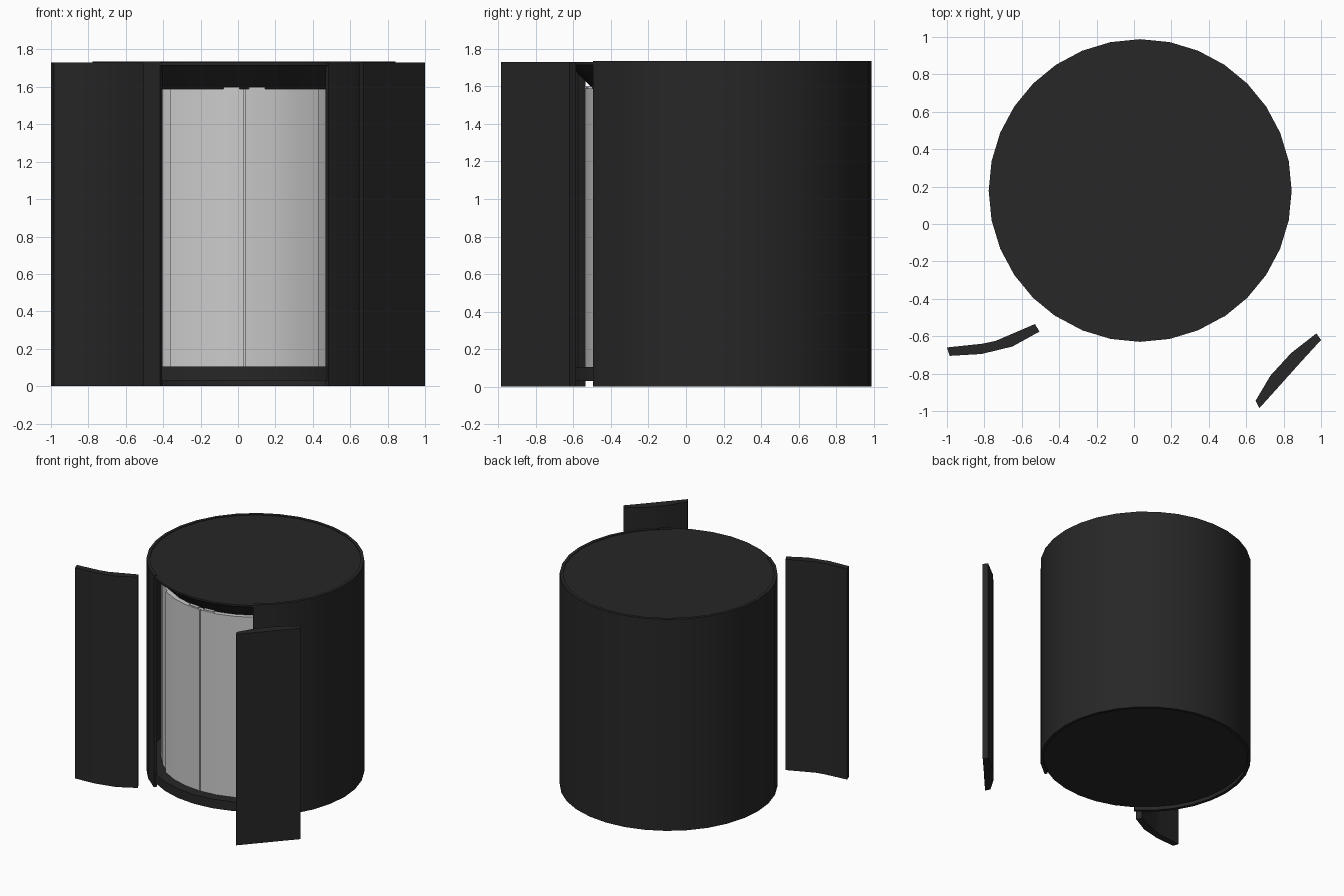
import bpy, bmesh
from math import sin, cos, radians

if "Cube" in bpy.data.objects:
    bpy.data.objects.remove(bpy.data.objects["Cube"])

CX, CY, H = 0.033, 0.178, 1.735
STEP = 360 / 32
OPEN = 3 * STEP  # half angle of the doorway


def material(name, v):
    m = bpy.data.materials.new(name)
    m.diffuse_color = (v, v, v, 1)
    m.use_nodes = True
    m.node_tree.nodes["Principled BSDF"].inputs["Base Color"].default_value = m.diffuse_color
    return m


dark = material("dark_paint", 0.02)


def finish(bm, name, mat=None):
    bmesh.ops.recalc_face_normals(bm, faces=bm.faces)
    me = bpy.data.meshes.new(name)
    bm.to_mesh(me)
    bm.free()
    ob = bpy.data.objects.new(name, me)
    bpy.context.collection.objects.link(ob)
    if mat:
        me.materials.append(mat)
    bpy.ops.object.select_all(action='DESELECT')
    ob.select_set(True)
    bpy.context.view_layer.objects.active = ob
    bpy.ops.object.shade_smooth_by_angle(angle=radians(20))
    return ob


def prism(name, quads, z0, z1, mat=None):
    """Strip of (inner, outer) plan point pairs extruded from z0 to z1."""
    bm = bmesh.new()
    rings = [[bm.verts.new((*p, z)) for p, z in
              ((a, z0), (b, z0), (b, z1), (a, z1))] for a, b in quads]
    for r, s in zip(rings, rings[1:]):
        for i in range(4):
            j = (i + 1) % 4
            bm.faces.new((r[i], r[j], s[j], s[i]))
    bm.faces.new(rings[0])
    bm.faces.new(rings[-1])
    return finish(bm, name, mat)


def polar(r, a):
    return (CX + r * cos(radians(a)), CY + r * sin(radians(a)))


def arc(name, r0, r1, a0, a1, n, z0, z1, mat=None):
    angles = [a0 + (a1 - a0) * i / n for i in range(n + 1)]
    return prism(name, [(polar(r0, a), polar(r1, a)) for a in angles], z0, z1, mat)


def drum(name, r0, r1, z0, z1, mat=None):
    bm = bmesh.new()
    rings = [[bm.verts.new((*polar(r, i * STEP), z)) for i in range(32)]
             for r, z in ((r0, z0), (r1, z1))]
    for i in range(32):
        j = (i + 1) % 32
        bm.faces.new((rings[0][i], rings[0][j], rings[1][j], rings[1][i]))
    bm.faces.new(rings[0])
    bm.faces.new(rings[1])
    return finish(bm, name, mat)


# Outer shell with front doorway
arc("outer_shell", 0.785, 0.81, -90 + OPEN, 270 - OPEN, 26, 0, H, dark)

# Floor, inner drum, sloped header and roof
drum("floor_slab", 0.795, 0.795, 0.03, 0.105, dark)
drum("inner_drum", 0.70, 0.70, 0.105, 1.588)
drum("sloped_header", 0.675, 0.80, 1.588, 1.715, dark)
drum("roof", 0.808, 0.808, 1.715, 1.73, dark)

# Curved inner doors with a centre seam
for side, s in (("left", -1), ("right", 1)):
    arc(side + "_inner_door", 0.69, 0.715, -90 + s * 0.35, -90 + s * OPEN, 3, 0.105, 1.59)
    # Small raised catch on the door top
    arc(side + "_door_catch", 0.685, 0.71, -90 + s * 2, -90 + s * 9, 1, 1.59, 1.60)

# Detached curved outer doors standing open
prism("left_outer_door", [((-1, -.66), (-.985, -.705)), ((-.81, -.64), (-.815, -.695)),
                          ((-.74, -.625), (-.65, -.655)), ((-.53, -.535), (-.505, -.575))], 0, H - .005, dark)
prism("right_outer_door", [((.975, -.585), (1, -.62)), ((.84, -.69), (.89, -.74)),
                           ((.73, -.81), (.78, -.863)), ((.65, -.945), (.67, -.985))], 0, H - .005, dark)
